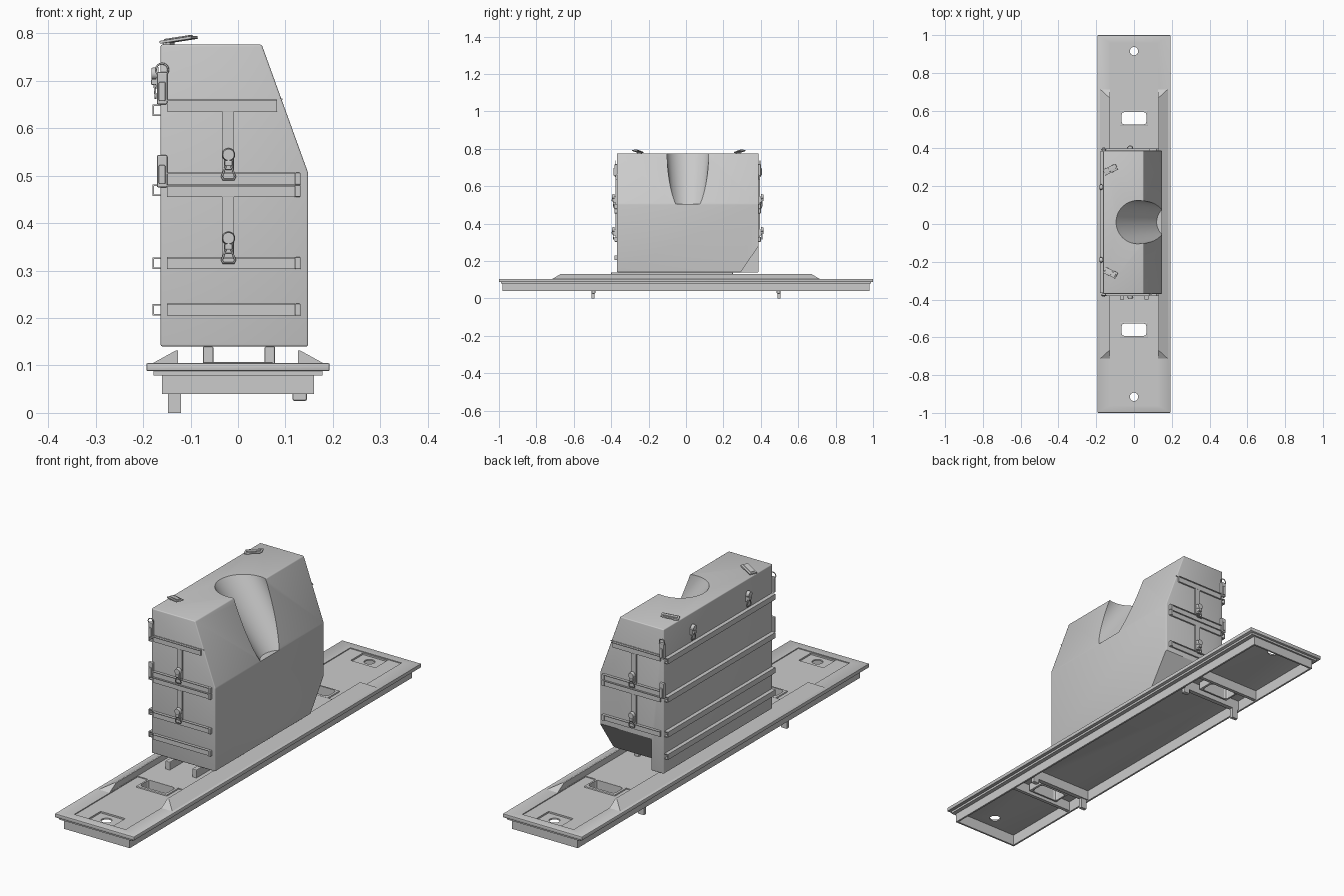
import bpy, bmesh, math
from mathutils import Matrix, Vector

if "Cube" in bpy.data.objects:
    bpy.data.objects.remove(bpy.data.objects["Cube"])


def obj_from_bm(name, bm):
    bmesh.ops.recalc_face_normals(bm, faces=bm.faces)
    me = bpy.data.meshes.new(name)
    bm.to_mesh(me)
    bm.free()
    ob = bpy.data.objects.new(name, me)
    bpy.context.collection.objects.link(ob)
    return ob


def activate(ob):
    bpy.ops.object.select_all(action='DESELECT')
    ob.select_set(True)
    bpy.context.view_layer.objects.active = ob


def box(name, x, y, z, mat=None, bevel=0):
    bm = bmesh.new()
    size = [b - a for a, b in (x, y, z)]
    mid = [(a + b) / 2 for a, b in (x, y, z)]
    bmesh.ops.create_cube(bm, size=1, matrix=Matrix.Translation(mid) @ Matrix.Diagonal((*size, 1)))
    if bevel:
        bmesh.ops.bevel(bm, geom=bm.edges[:], offset=bevel, segments=2, profile=0.5, affect='EDGES')
    if mat:
        bm.transform(mat)
    return obj_from_bm(name, bm)


def loft(name, a, b, bevel=0):
    """Solid between two matching loops of 3D points."""
    bm = bmesh.new()
    va, vb = [bm.verts.new(p) for p in a], [bm.verts.new(p) for p in b]
    bm.faces.new(va)
    bm.faces.new(vb[::-1])
    n = len(va)
    for i in range(n):
        bm.faces.new((va[i], va[(i + 1) % n], vb[(i + 1) % n], vb[i]))
    if bevel:
        bmesh.ops.recalc_face_normals(bm, faces=bm.faces)
        bmesh.ops.bevel(bm, geom=bm.edges[:], offset=bevel, segments=3, profile=0.5, affect='EDGES')
    return obj_from_bm(name, bm)


def circle(x, y, z, r, n=48):
    return [(x + r * math.cos(2 * math.pi * i / n), y + r * math.sin(2 * math.pi * i / n), z) for i in range(n)]


def rect(x, y, z):
    return [(-x, -y, z), (x, -y, z), (x, y, z), (-x, y, z)]


def cut(ob, cutter):
    m = ob.modifiers.new("cut", 'BOOLEAN')
    m.operation, m.solver, m.object = 'DIFFERENCE', 'EXACT', cutter
    activate(ob)
    bpy.ops.object.modifier_apply(modifier=m.name)
    bpy.data.objects.remove(cutter)


def smooth(ob):
    activate(ob)
    bpy.ops.object.shade_smooth_by_angle(angle=math.radians(30))


def wire(name, pts, r, mat):
    """Closed wire loop."""
    cu = bpy.data.curves.new(name, 'CURVE')
    cu.dimensions, cu.bevel_depth, cu.bevel_resolution = '3D', r, 2
    sp = cu.splines.new('POLY')
    sp.points.add(len(pts) - 1)
    for p, q in zip(sp.points, pts):
        p.co = (*(mat @ Vector(q)), 1)
    sp.use_cyclic_u = True
    ob = bpy.data.objects.new(name, cu)
    bpy.context.collection.objects.link(ob)


# Base plate with its stepped flange, end panels and openings
plate = box("base_plate", (-.193, .193), (-1, 1), (.088, .105), bevel=.003)
for s in (-1, 1):
    def ys(a, b): return tuple(sorted((s * a, s * b)))
    cut(plate, box("c", (-.125, .125), ys(.52, .96), (.101, .2)))
    cut(plate, box("c", (-.06, .06), ys(.87, .955), (.094, .2)))
    cut(plate, loft("c", circle(0, s * .915, 0, .022), circle(0, s * .915, .3, .022)))
    cut(plate, box("c", (-.065, .065), ys(.528, .592), (0, .2)))
smooth(plate)
for name, x, y, z in (("flange_lip", .178, .99, (.079, .09)), ("base_skirt", .16, .982, (.04, .089))):
    ring = box(name, (-x, x), (-y, y), z)
    cut(ring, box("c", (-.152, .152), (-.974, .974), (0, .2)))

# Raised side rails of the base, ramped at the ends
rails = loft("side_rails", rect(.181, .715, .104), rect(.132, .67, .131))
cut(rails, box("c", (-.126, .126), (-1, 1), (.05, .3)))

# Handle wells, under-beams and feet
for s in (-1, 1):
    def ys(a, b): return tuple(sorted((s * a, s * b)))
    well = box("handle_well", (-.075, .075), ys(.518, .602), (.055, .107), bevel=.004)
    cut(well, box("c", (-.065, .065), ys(.528, .592), (0, .2), bevel=.012))
    for a, b in ((.485, .505), (.605, .62)):
        box("under_beam", (-.153, .153), ys(a, b), (.045, .088))
    box("long_foot", (-.148, -.12), ys(.49, .505), (0, .06))
    box("short_foot", (.115, .145), ys(.485, .505), (.025, .06), bevel=.004)

# Runners that carry the case
for x in (-.063, .067):
    box("case_runner", (x - .011, x + .011), (-.4, .25), (.1, .14), bevel=.003)

# Main case with sloped shoulder, conical saddle and undercut end
prof = [(-.163, .14), (.148, .14), (.148, .505), (.05, .776), (-.163, .776)]
case = loft("main_case", [(x, -.37, z) for x, z in prof], [(x, .388, z) for x, z in prof], bevel=.004)
top_c, low_c = Vector((.02, .01, .776)), Vector((.21, .01, .505))
d = (top_c - low_c) * .15
up = top_c + d
cut(case, loft("c", circle(*low_c, .09, 64), circle(*up, .115 + .025 * .15, 64)))
wedge = [(.285, .13), (.45, .13), (.45, .372), (.388, .28)]
cut(case, loft("c", [(-.103, y, z) for y, z in wedge], [(.3, y, z) for y, z in wedge]))
smooth(case)

# Hollow rails along the back of the case
for z in (.205, .303, .457, .626):
    x0, x1, t, z1 = -.162, -.18, .003, z + .024
    c = [(x0, z), (x1, z), (x1, z1), (x0, z1), (x0, z1 - t), (x1 + t, z1 - t), (x1 + t, z + t), (x0, z + t)]
    loft("back_rail", [(x, -.365, q) for x, q in c], [(x, .383, q) for x, q in c])


def buckle(x, y, z, ang):
    """Hook with knob and triangular pull loop; local -y points outward."""
    m = Matrix.Translation((x, y, z)) @ Matrix.Rotation(ang, 4, 'Z')
    box("buckle_plate", (-.01, .01), (-.01, .002), (-.012, .02), m, .002)
    bm = bmesh.new()
    bmesh.ops.create_cone(bm, cap_ends=True, segments=20, radius1=.014, radius2=.012, depth=.014,
                          matrix=m @ Matrix.Translation((0, -.012, .02)) @ Matrix.Rotation(math.pi / 2, 4, 'X'))
    smooth(obj_from_bm("buckle_knob", bm))
    box("buckle_neck", (-.008, .008), (-.02, -.006), (-.004, .008), m, .002)
    wire("buckle_loop", [(-.005, -.013, -.002), (.005, -.013, -.002), (.014, -.011, -.026),
                         (.011, -.011, -.032), (-.011, -.011, -.032), (-.014, -.011, -.026)], .0022, m)


def clip(x, y, z, ang, ring):
    """Long toggle clip with an optional ring."""
    m = Matrix.Translation((x, y, z)) @ Matrix.Rotation(ang, 4, 'Z')
    box("clip_body", (-.011, .011), (-.012, .002), (-.035, .033), m, .003)
    box("clip_lever", (-.007, .007), (-.017, -.01), (-.028, .012), m, .002)
    if ring:
        wire("clip_ring", [(.013 * math.cos(a * math.pi / 8), -.008, .038 + .013 * math.sin(a * math.pi / 8))
                           for a in range(16)], .002, m)


# Straps, buckles and clips on both ends
for s, face, ang in ((-1, -.37, 0), (1, .388, math.pi)):
    def ys(a, b): return tuple(sorted((face + s * a, face + s * b)))
    for z, x1 in ((.205, .132), (.303, .132), (.455, .132), (.481, .132), (.635, .094)):
        if s > 0 and z < .28:
            continue
        box("end_strap", (-.15, x1 - .012), ys(-.002, .007), (z, z + .025), bevel=.001)
        box("strap_lip", (-.15, x1 - .012), ys(-.002, .012), (z + .022, z + .025))
        if x1 > .1:
            box("strap_bracket", (x1 - .012, x1), ys(-.002, .012), (z, z + .025), bevel=.002)
    for z0, z1 in ((.33, .455), (.506, .635)):
        box("upright_strap", (-.034, -.008), ys(-.002, .007), (z0 - .002, z1))
        buckle(-.02, face + s * .007, z0 + .018, ang)
    box("lid_seam", (-.163, .094), ys(-.001, .002), (.659, .662))
    for z, ring in ((.51, False), (.685, True)):
        clip(-.16, face, z, ang, ring)

# Clips on the back and tilted latch plates on the lid
for y in (-.19, .195):
    buckle(-.163, y, .695, -math.pi / 2)
for y, a in ((.288, 25), (-.258, -25)):
    m = (Matrix.Translation((-.125, y, .786)) @ Matrix.Rotation(math.radians(a), 4, 'Z')
         @ Matrix.Rotation(math.radians(-8), 4, 'Y'))
    box("lid_latch", (-.037, .037), (-.017, .017), (-.003, .003), m, .001)
    box("latch_bar", (-.03, .03), (-.009, .009), (.003, .006), m, .001)
    box("latch_post", (-.032, -.016), (-.012, .012), (-.014, 0), m)
